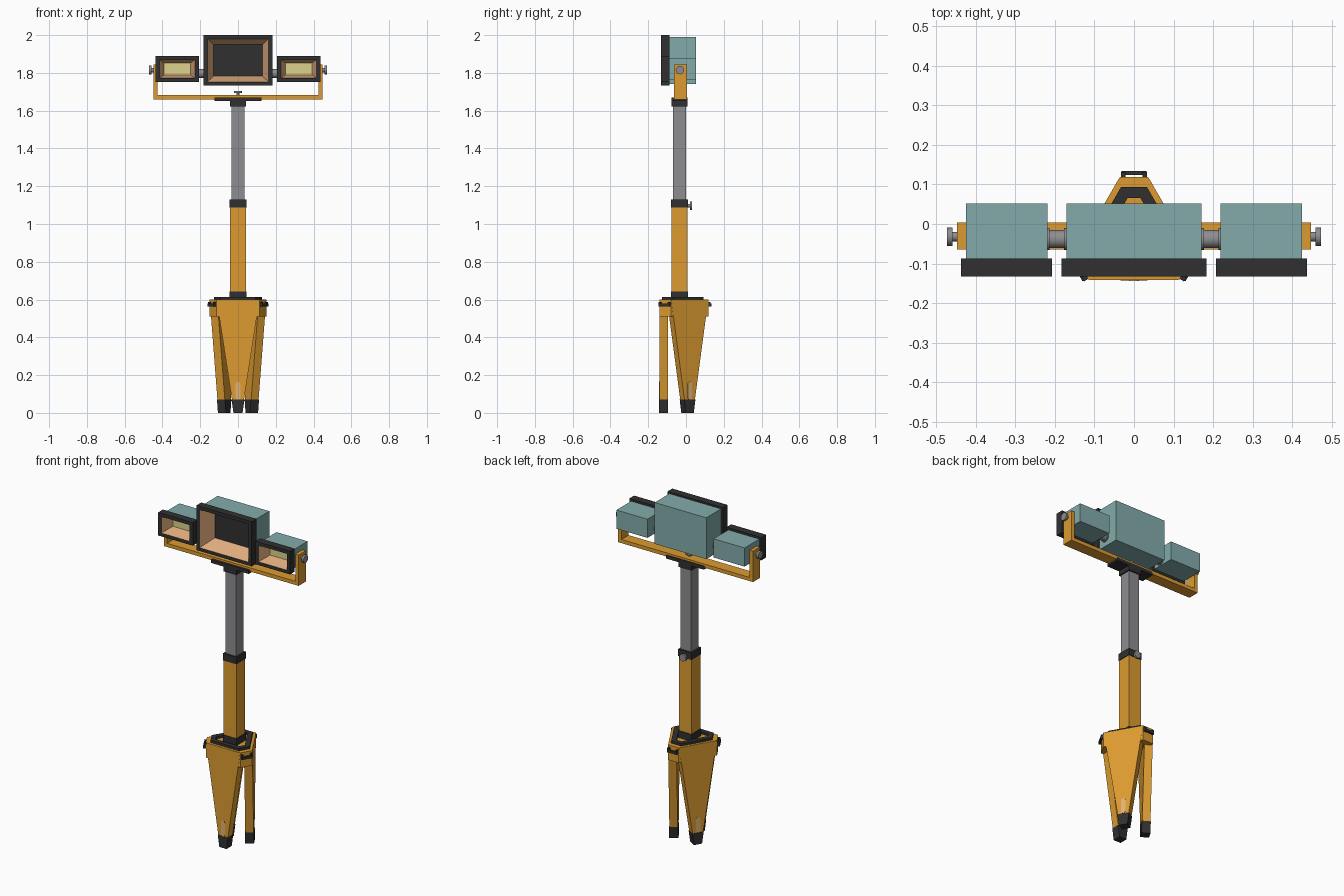
import bpy, bmesh, math
from mathutils import Matrix, Vector

if "Cube" in bpy.data.objects:
    bpy.data.objects.remove(bpy.data.objects["Cube"])


def material(name, r, g, b):
    m = bpy.data.materials.new(name)
    m.diffuse_color = (r, g, b, 1)
    m.use_nodes = True
    m.node_tree.nodes["Principled BSDF"].inputs["Base Color"].default_value = m.diffuse_color
    return m


ORANGE = material("orange paint", 0.72, 0.33, 0.03)
TEAL = material("teal housing", 0.23, 0.41, 0.41)
DARK = material("dark rubber", 0.03, 0.03, 0.031)
GREY = material("grey metal", 0.27, 0.27, 0.28)
TAN = material("tan reflector", 0.87, 0.48, 0.24)
YELLOW = material("pale yellow lens", 0.72, 0.65, 0.26)
STRIPE = material("pale tan marker", 0.75, 0.45, 0.18)

CY = -0.034                      # mast axis
AXIS = Matrix.Translation((0, CY, 0))


def loft(name, loops, mats, matrix=Matrix(), closed=False):
    """Skin equal-length point loops. mats: one material, or one for each
    start cap / band / end cap. closed joins last loop to first, no caps."""
    per_band = isinstance(mats, list)
    bm = bmesh.new()
    rows = [[bm.verts.new(matrix @ Vector(p)) for p in loop] for loop in loops]
    n = len(rows[0])
    used = list(dict.fromkeys(mats)) if per_band else [mats]

    def face(verts, band):
        f = bm.faces.new(verts)
        f.material_index = used.index(mats[band]) if per_band else 0

    pairs = list(zip(rows, rows[1:])) + ([(rows[-1], rows[0])] if closed else [])
    for k, (a, b) in enumerate(pairs):
        for i in range(n):
            j = (i + 1) % n
            face((a[i], a[j], b[j], b[i]), k + 1)
    if not closed:
        face(rows[0][::-1], 0)
        face(rows[-1], len(rows))
    bmesh.ops.recalc_face_normals(bm, faces=bm.faces[:])
    me = bpy.data.meshes.new(name)
    bm.to_mesh(me)
    bm.free()
    for m in used:
        me.materials.append(m)
    ob = bpy.data.objects.new(name, me)
    bpy.context.collection.objects.link(ob)
    return ob


def box(name, x, y, z, mat, matrix=Matrix()):
    loops = [[(x[0], y[0], h), (x[1], y[0], h), (x[1], y[1], h), (x[0], y[1], h)] for h in z]
    return loft(name, loops, mat, matrix)


def square(name, half, z0, z1, mat):
    return box(name, (-half, half), (-half, half), (z0, z1), mat, AXIS)


def turned(name, profile, mat, matrix, sides=12):
    """Revolve (radius, height) steps around local z."""
    loops = [[(r * math.cos(2 * math.pi * i / sides), r * math.sin(2 * math.pi * i / sides), h)
              for i in range(sides)] for r, h in profile]
    return loft(name, loops, mat, matrix)


def tri(d, h, z):
    """Triangle with cut corners: corner distance d, half corner width h."""
    pts = []
    for deg in (90, 210, 330):
        a = math.radians(deg)
        for s in (-h, h):
            pts.append((d * math.cos(a) - s * math.sin(a), d * math.sin(a) + s * math.cos(a), z))
    return pts


def spin(deg):
    return AXIS @ Matrix.Rotation(math.radians(deg), 4, 'Z')


# Tripod hub and the dark ring on top
loft("hub", [tri(0.153, 0.035, 0.51), tri(0.153, 0.035, 0.60)], ORANGE, AXIS)
loft("hub_ring", [tri(0.127, 0.033, 0.60), tri(0.127, 0.033, 0.614),
                  tri(0.100, 0.016, 0.614), tri(0.100, 0.016, 0.60)], DARK, AXIS, closed=True)

# Folded legs: tapered slabs, one below each long hub side
for k, deg in enumerate((0, 120, 240), 1):
    m = spin(deg)

    def slab(name, steps, y0, y1, mat):
        loft(name, [[(-w, y0, z), (w, y0, z), (w, y1, z), (-w, y1, z)] for w, z in steps], mat, m)

    slab(f"leg_{k}", [(0.031, 0.065), (0.113, 0.598)], -0.1075, -0.062, ORANGE)
    slab(f"foot_{k}", [(0.024, 0.0), (0.034, 0.07)], -0.109, -0.060, DARK)
    # rounded marker plate near the foot
    cap = [(0.013 * math.cos(math.pi * i / 6), 0.013 * math.sin(math.pi * i / 6)) for i in range(7)]
    outline = [(x, 0.152 + z) for x, z in cap] + [(-x, 0.083 - z) for x, z in cap]
    loft(f"marker_{k}", [[(x, y, z) for x, z in outline] for y in (-0.1095, -0.105)], STRIPE, m)
    # latch on each hub corner: a bar held by two short lugs
    box(f"latch_{k}", (-0.031, 0.031), (0.158, 0.168), (0.562, 0.578), DARK, m)
    for s in (-1, 1):
        box(f"latch_lug_{k}", (s * 0.027 - 0.006, s * 0.027 + 0.006), (0.150, 0.165),
            (0.564, 0.588), DARK, m)

# Telescopic mast
square("lower_collar", 0.045, 0.60, 0.642, DARK)
square("outer_mast", 0.042, 0.642, 1.09, ORANGE)
square("middle_collar", 0.045, 1.088, 1.13, DARK)
square("inner_mast", 0.035, 1.13, 1.63, GREY)
square("upper_collar", 0.043, 1.622, 1.652, DARK)
box("mount_plate", (-0.125, 0.125), (-0.043, 0.043), (1.65, 1.67), DARK, AXIS)

# Clamp knobs
KNOB = [(0.009, 0), (0.009, 0.014), (0.022, 0.014), (0.022, 0.026)]
turned("mast_knob", KNOB, GREY,
       Matrix.Translation((0, 0.006, 1.097)) @ Matrix.Rotation(-math.pi / 2, 4, 'X'))
turned("bracket_knob", [(0.007, 0), (0.007, 0.012), (0.022, 0.012), (0.022, 0.021)], GREY,
       Matrix.Translation((0, CY, 1.682)))

# U-shaped lamp bracket
U = [(-0.447, 1.66), (0.447, 1.66), (0.447, 1.845), (0.425, 1.845),
     (0.425, 1.682), (-0.425, 1.682), (-0.425, 1.845), (-0.447, 1.845)]
loft("bracket", [[(x, y, z) for x, z in U] for y in (-0.064, 0.004)], ORANGE)


def lamp(name, cx, cz, housing, frame, opening, panel, depth, lens):
    """Housing, front frame, sloping reflector and lens as nested rectangles."""
    steps = [(0.052, housing), (-0.087, housing), (-0.087, frame),
             (-0.132, frame), (-0.132, opening), (depth, panel)]
    loops = [[(cx + sx * w, y, cz + sz * h) for sx, sz in ((-1, -1), (1, -1), (1, 1), (-1, 1))]
             for y, (w, h) in steps]
    loft(name, loops, [TEAL, TEAL, DARK, DARK, DARK, TAN, lens])


lamp("main_lamp", 0, 1.866, (0.171, 0.124), (0.183, 0.134), (0.162, 0.114), (0.129, 0.083), -0.035, DARK)
for s, side in ((-1, "left"), (1, "right")):
    lamp(f"{side}_lamp", s * 0.322, 1.821, (0.103, 0.056), (0.115, 0.069),
         (0.094, 0.049), (0.071, 0.032), -0.055, YELLOW)
    # pivot between lamps, with end washers
    turn = Matrix.Rotation(s * math.pi / 2, 4, 'Y')
    turned(f"{side}_pivot", [(0.028, 0), (0.028, 0.007), (0.023, 0.007), (0.023, 0.043),
                             (0.028, 0.043), (0.028, 0.052)], GREY,
           Matrix.Translation((s * 0.170, -0.038, 1.797)) @ turn, 16)
    # tilt knob outside the bracket arm
    turned(f"{side}_knob", [(0.012, 0), (0.012, 0.013), (0.023, 0.013), (0.023, 0.026)], GREY,
           Matrix.Translation((s * 0.446, -0.032, 1.815)) @ turn)

# Smooth only the round parts
for ob in bpy.data.objects:
    if "knob" in ob.name or "pivot" in ob.name:
        ob.data.shade_smooth()
        ob.data.set_sharp_from_angle(angle=math.radians(35))
